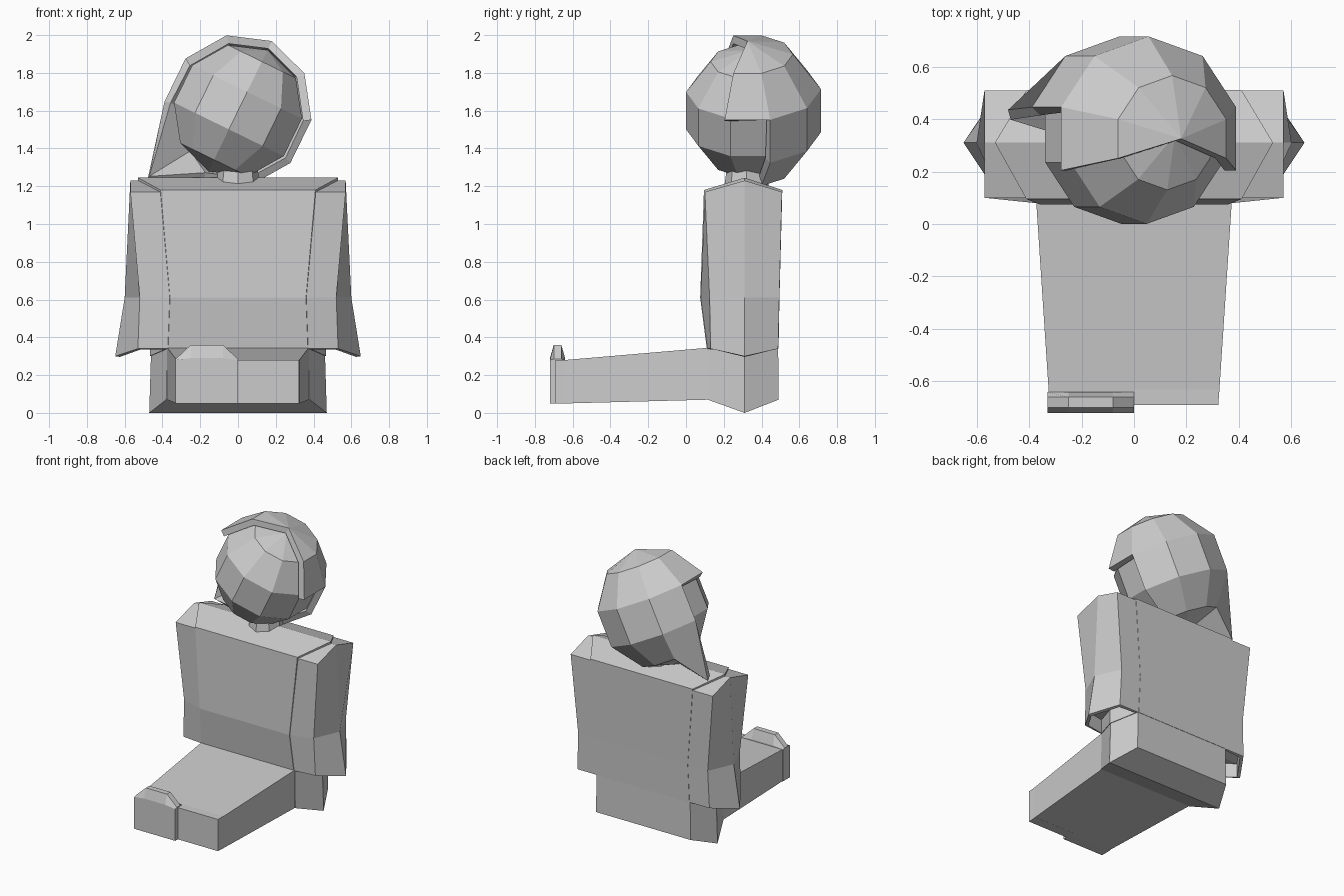
import bpy, bmesh, math
from mathutils import Matrix, Vector

cube = bpy.data.objects.get("Cube")
if cube:
    bpy.data.objects.remove(cube)

grey = bpy.data.materials.new("plain grey")
grey.use_nodes = True
grey.diffuse_color = (0.6, 0.6, 0.6, 1)
grey.node_tree.nodes["Principled BSDF"].inputs["Base Color"].default_value = grey.diffuse_color


def finish(name, bm):
    bmesh.ops.recalc_face_normals(bm, faces=bm.faces[:])
    mesh = bpy.data.meshes.new(name)
    bm.to_mesh(mesh)
    bm.free()
    mesh.materials.append(grey)
    obj = bpy.data.objects.new(name, mesh)
    bpy.context.collection.objects.link(obj)
    return obj


def loft(name, sections, hollow=0):
    """Join six-point sections; each end is two quads. hollow recesses the first end."""
    bm = bmesh.new()
    rings = [[bm.verts.new(p) for p in s] for s in sections]
    for a, b in zip(rings, rings[1:]):
        for i in range(6):
            j = (i + 1) % 6
            bm.faces.new((a[i], a[j], b[j], b[i]))
    ends = []
    for r in (rings[0], rings[-1]):
        ends.append([bm.faces.new((r[0], r[1], r[2], r[5])),
                     bm.faces.new((r[2], r[3], r[4], r[5]))])
    bmesh.ops.recalc_face_normals(bm, faces=bm.faces[:])
    if hollow:
        for depth in (0, hollow):
            bmesh.ops.inset_region(bm, faces=ends[0], thickness=0.025 if not depth else 0.002)
            for v in {v for f in ends[0] for v in f.verts}:
                v.co.z += depth
    return finish(name, bm)


RIDGE = 0.31


def section(front, back, x_in, x_out, mid_in, mid_out, z, z_mid, front_out=None, side=1):
    """Horizontal section with a front edge, a middle ridge line and a back edge."""
    fo = front if front_out is None else front_out
    pts = [(x_in, front, z), (x_out, fo, z), (mid_out, RIDGE, z_mid),
           (x_out, back, z), (x_in, back, z), (mid_in, RIDGE, z_mid)]
    return [(side * x, y, h) for x, y, h in pts]


# Torso and hips
loft("torso", [
    section(0.11, 0.49, -0.37, 0.37, -0.45, 0.45, 0.34, 0.31),
    section(0.075, 0.495, -0.36, 0.36, -0.45, 0.45, 0.61, 0.61),
    section(0.095, 0.51, -0.41, 0.41, -0.53, 0.53, 1.18, 1.245)])
loft("hips", [
    section(0.115, 0.49, -0.38, 0.38, -0.47, 0.47, 0.07, 0.0),
    section(0.115, 0.488, -0.375, 0.375, -0.46, 0.46, 0.345, 0.33)])

# Sleeves with open cuffs
for label, s in (("left_sleeve", 1), ("right_sleeve", -1)):
    loft(label, [
        section(0.112, 0.488, 0.365, 0.53, 0.44, 0.65, 0.34, 0.30, 0.13, s),
        section(0.078, 0.494, 0.36, 0.52, 0.45, 0.60, 0.61, 0.61, 0.125, s),
        section(0.10, 0.508, 0.41, 0.57, 0.53, 0.57, 1.17, 1.23, 0.10, s)], hollow=0.1)


# Legs and feet, as upright sections along y
def upright(y, left, right, low, high, rise=0, slope=0.08):
    top = high + rise
    return [(left, y, low), (right, y, low), (right, y, high),
            (right - slope, y, top), (left + slope, y, top), (left, y, high)]


loft("legs", [upright(-0.64, -0.325, 0.325, 0.05, 0.28),
              upright(0.12, -0.375, 0.375, 0.07, 0.345)])
loft("left_foot", [upright(-0.69, 0, 0.322, 0.05, 0.28),
                   upright(-0.62, 0, 0.325, 0.05, 0.281)])
loft("right_foot", [upright(-0.72, -0.33, 0, 0.05, 0.28, 0.01),
                    upright(-0.70, -0.33, 0, 0.05, 0.285, 0.075),
                    upright(-0.66, -0.33, 0, 0.05, 0.285, 0.075),
                    upright(-0.64, -0.33, 0, 0.05, 0.28, 0.01)])

# Neck
bm = bmesh.new()
bmesh.ops.create_cone(bm, cap_ends=True, segments=8, radius1=0.12, radius2=0.1, depth=0.14,
                      matrix=Matrix.Translation((0, 0.32, 1.25)))
finish("neck", bm)

# Tilted faceted head
tilt = Matrix.Rotation(math.radians(26), 4, "Y")
bm = bmesh.new()
bmesh.ops.create_uvsphere(bm, u_segments=10, v_segments=5, radius=0.357,
                          matrix=Matrix.Translation((0, 0.34, 1.6)) @ tilt)
finish("head", bm)

# Hair shell: back of a larger sphere, short fringe panels at both sides
place = Matrix.Translation((0, 0.325, 1.6)) @ tilt
R = 0.41


def on_sphere(angle, lat):
    a, b = math.radians(angle), math.radians(lat)
    return place @ Vector((R * math.cos(b) * math.cos(a), R * math.cos(b) * math.sin(a), R * math.sin(b)))


bm = bmesh.new()
pole = bm.verts.new(place @ Vector((0, 0, R)))
base = bm.verts.new(place @ Vector((0, 0, -R)))
angles = range(-18, 199, 36)
grid = [[bm.verts.new(on_sphere(a, lat)) for lat in (54, 18, -18, -54)] for a in angles]
grid[5][3].co = (-0.48, 0.435, 1.23)  # long lock at the right side
for k, (a, b) in enumerate(zip(grid, grid[1:])):
    bm.faces.new((pole, a[0], b[0]))
    short = k in (0, 5)
    for i in range(1 if short else 3):
        bm.faces.new((a[i], a[i + 1], b[i + 1], b[i]))
    if not short:
        bm.faces.new((a[3], base, b[3]))
bmesh.ops.delete(bm, geom=[v for v in bm.verts if not v.link_faces], context="VERTS")
bmesh.ops.recalc_face_normals(bm, faces=bm.faces[:])
if sum(f.normal.dot(f.calc_center_median() - place.translation) for f in bm.faces) < 0:
    bmesh.ops.reverse_faces(bm, faces=bm.faces[:])
mesh = bpy.data.meshes.new("hair")
bm.to_mesh(mesh)
bm.free()
mesh.materials.append(grey)
hair = bpy.data.objects.new("hair", mesh)
bpy.context.collection.objects.link(hair)
shell = hair.modifiers.new("thickness", "SOLIDIFY")
shell.thickness = 0.045
shell.offset = -1
